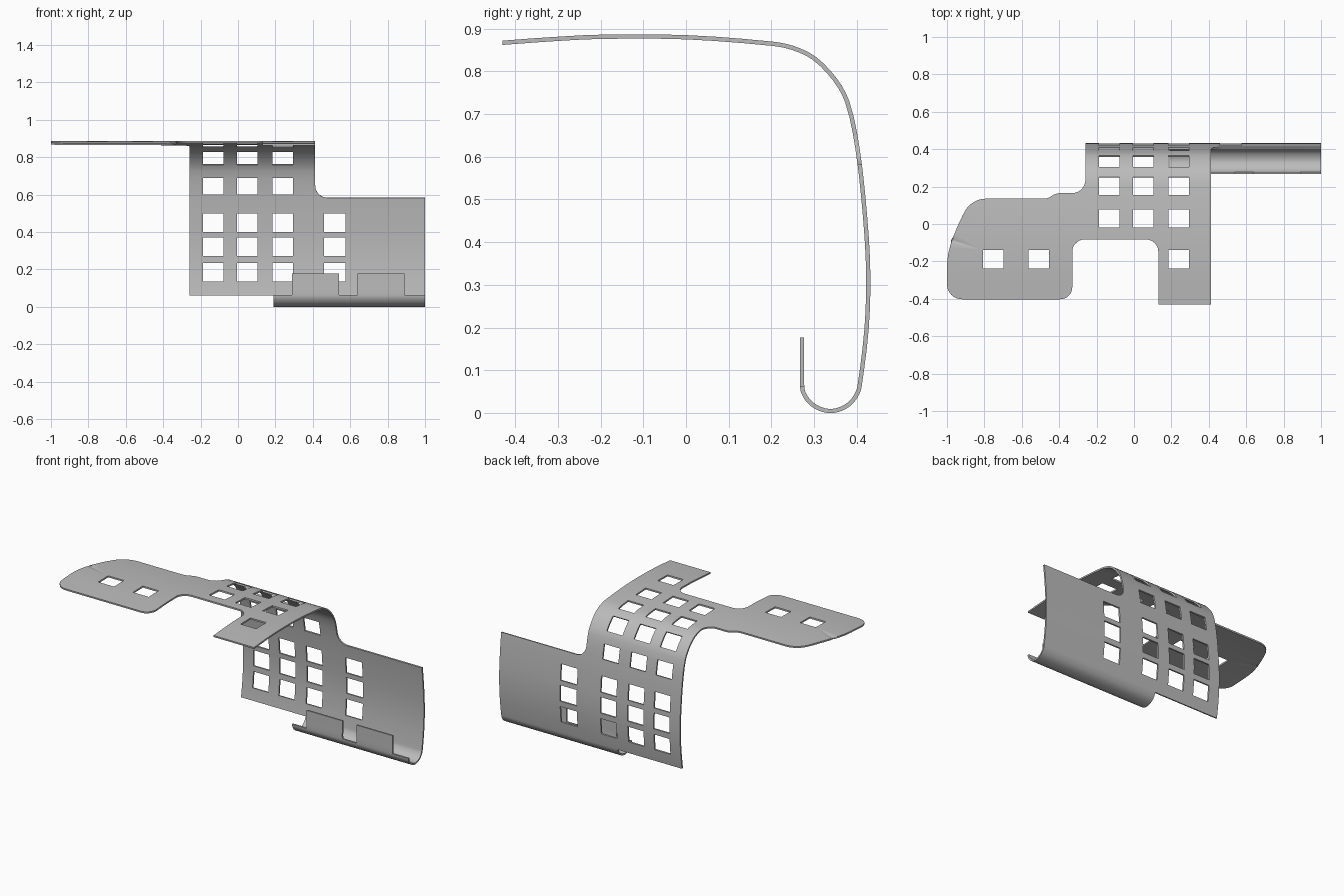
import bpy
import bmesh
from mathutils import Vector

cube = bpy.data.objects.get("Cube")
if cube:
    bpy.data.objects.remove(cube, do_unlink=True)

# Side profile (y, z) of the bent sheet: front edge, bend, back wall, hook
KEYS = [(-.43, .867), (-.32, .875), (-.2, .881), (0, .88), (.2, .865),
        (.25, .855), (.3, .831), (.348, .782), (.378, .728), (.402, .618),
        (.42, .454), (.427, .323), (.423, .197), (.407, .065), (.401, .045),
        (.383, .021), (.352, .006), (.325, .006), (.294, .021), (.276, .045),
        (.272, .065), (.272, .12), (.272, .177)]


def smooth_path(keys, steps=3):
    pts = [Vector(k) for k in keys]
    pts = [2 * pts[0] - pts[1]] + pts + [2 * pts[-1] - pts[-2]]
    path = []
    for a, b, c, d in zip(pts, pts[1:], pts[2:], pts[3:]):
        # Tangents scaled to this span, so uneven spacing stays smooth
        span = (c - b).length
        m = (c - a).normalized() * span
        n = (d - b).normalized() * span
        for i in range(steps):
            t = i / steps
            path.append(b * (1 + 2 * t) * (1 - t) ** 2 + m * t * (1 - t) ** 2
                        + c * t * t * (3 - 2 * t) + n * t * t * (t - 1))
    return path + [pts[-2]]


path = smooth_path(KEYS)
dist = [0.0]
for p, q in zip(path, path[1:]):
    dist.append(dist[-1] + (q - p).length)
END = dist[-1]


def crossing(axis, value, last=False):
    """Distance along the profile where it crosses a coordinate."""
    hits = []
    for i, (p, q) in enumerate(zip(path, path[1:])):
        a, b = p[axis] - value, q[axis] - value
        if a * b <= 0 and a != b:
            hits.append(dist[i] + (dist[i + 1] - dist[i]) * a / (a - b))
    return hits[-1 if last else 0]


def top(y):
    return crossing(0, y)


def wall(z):
    return crossing(1, z)


def rounded(corners, steps=8):
    """Polygon with corners (x, s, setback) turned into arcs."""
    out = []
    for i, (x, s, r) in enumerate(corners):
        p = Vector((x, s))
        if not r:
            out.append(p)
            continue
        u = (Vector(corners[i - 1][:2]) - p).normalized()
        v = (Vector(corners[(i + 1) % len(corners)][:2]) - p).normalized()
        w = ((1 - u.dot(v)) / 2) ** .5
        for k in range(steps + 1):
            t = k / steps
            a, b, c = (1 - t) ** 2, 2 * w * t * (1 - t), t * t
            out.append(p + (u * r * a + v * r * c) / (a + b + c))
    return out


# Unrolled outline: tongue, side wall, hook tabs, main wall, wing
low = crossing(1, .063, last=True)
outline = [(.413, 0, 0), (.413, wall(.583), .065), (1, wall(.583), 0), (1, low, 0)]
for x0, x1 in ((.89, .64), (.54, .29)):
    outline += [(x0, low, 0), (x0, END, 0), (x1, END, 0), (x1, low, 0)]
outline += [(.19, low, 0), (.19, wall(.06), 0), (-.26, wall(.06), 0),
            (-.26, top(.165), .07), (-.42, top(.165), .03), (-.46, top(.135), .022),
            (-.87, top(.135), .08), (-.945, top(-.01), .08), (-1, top(-.16), .08),
            (-1, top(-.402), .08), (-.33, top(-.402), .065),
            (-.33, top(-.083), .065), (.13, top(-.083), .065), (.13, 0, 0)]
loops = [rounded(outline)]


def hole(x, s0, s1, half=.055):
    loops.append([Vector(c) for c in ((x - half, s0), (x + half, s0),
                                      (x + half, s1), (x - half, s1))])


# Square windows
rows = [(top(-.02), top(.078)), (top(.155), top(.25)), (wall(.83), wall(.76)),
        (wall(.69), wall(.6)), (wall(.5), wall(.4)), (wall(.37), wall(.27)),
        (wall(.235), wall(.135))]
for s0, s1 in rows:
    for x in (-.132, .05, .24):
        hole(x, s0, s1)
for s0, s1 in rows[4:]:
    hole(.518, s0, s1, .058)
for x in (-.752, -.51, .24):
    hole(x, top(-.238), top(-.14))

# Fill the flat pattern, crease it at each profile point, then fold it
bm = bmesh.new()
for loop in loops:
    verts = [bm.verts.new((p.x, p.y, 0)) for p in loop]
    for a, b in zip(verts, verts[1:] + verts[:1]):
        bm.edges.new((a, b))
bmesh.ops.triangle_fill(bm, use_beauty=True, edges=bm.edges[:], normal=(0, 0, 1))
for s in dist[1:-1]:
    bmesh.ops.bisect_plane(bm, geom=bm.verts[:] + bm.edges[:] + bm.faces[:],
                           dist=1e-5, plane_co=(0, s, 0), plane_no=(0, 1, 0))
bmesh.ops.recalc_face_normals(bm, faces=bm.faces[:])
for v in bm.verts:
    i = 0
    while i < len(dist) - 2 and dist[i + 1] < v.co.y:
        i += 1
    t = (v.co.y - dist[i]) / (dist[i + 1] - dist[i])
    p = path[i].lerp(path[i + 1], t)
    v.co = (v.co.x, p.x, p.y)

mesh = bpy.data.meshes.new("bent_sheet")
bm.to_mesh(mesh)
bm.free()
sheet = bpy.data.objects.new("bent_sheet", mesh)
bpy.context.scene.collection.objects.link(sheet)

# Plain grey material
grey = bpy.data.materials.new("grey")
grey.use_nodes = True
color = (.5, .5, .5, 1)
grey.diffuse_color = color
grey.node_tree.nodes["Principled BSDF"].inputs["Base Color"].default_value = color
mesh.materials.append(grey)

# Sheet thickness and shading
for o in bpy.context.selected_objects:
    o.select_set(False)
sheet.select_set(True)
bpy.context.view_layer.objects.active = sheet
solid = sheet.modifiers.new("thickness", 'SOLIDIFY')
solid.thickness = .01
solid.offset = 0
bpy.ops.object.modifier_apply(modifier=solid.name)
bpy.ops.object.shade_smooth_by_angle(angle=.6)
